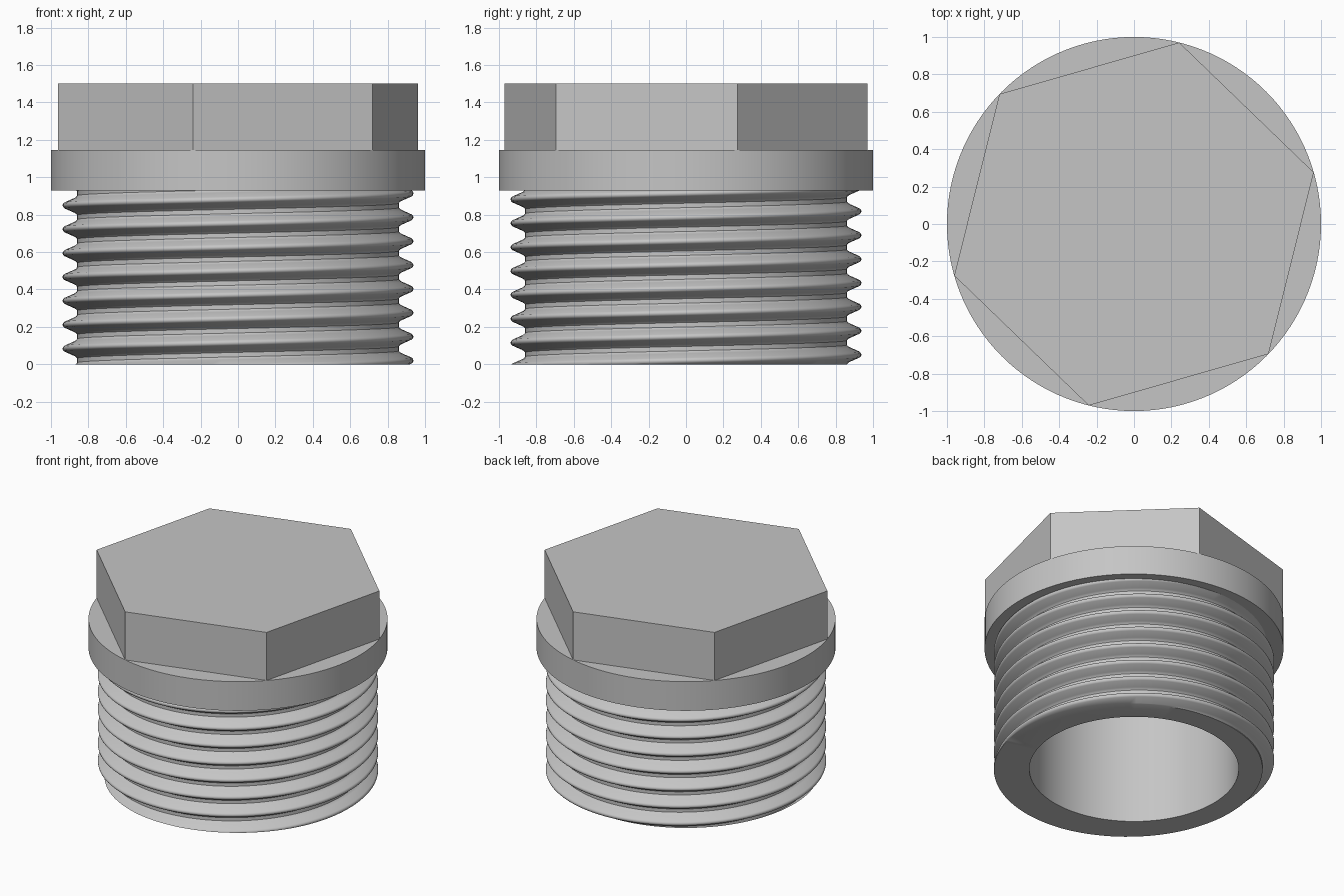
import bpy, bmesh
from math import pi, cos, sin, radians

cube = bpy.data.objects.get("Cube")
if cube:
    bpy.data.objects.remove(cube, do_unlink=True)

SEG = 120
PITCH = 0.1276
BORE = 0.70
BODY_TOP, FLANGE_TOP, HEAD_TOP = 0.93, 1.145, 1.50

grey = bpy.data.materials.new("light grey")
grey.use_nodes = True
colour = (0.56, 0.56, 0.56, 1)
grey.diffuse_color = colour
grey.node_tree.nodes["Principled BSDF"].inputs["Base Color"].default_value = colour


def finish(bm, name, angle=None):
    bmesh.ops.remove_doubles(bm, verts=bm.verts, dist=1e-5)
    bmesh.ops.recalc_face_normals(bm, faces=bm.faces)
    mesh = bpy.data.meshes.new(name)
    bm.to_mesh(mesh)
    bm.free()
    mesh.materials.append(grey)
    obj = bpy.data.objects.new(name, mesh)
    bpy.context.collection.objects.link(obj)
    if angle:
        bpy.ops.object.select_all(action="DESELECT")
        obj.select_set(True)
        bpy.context.view_layer.objects.active = obj
        bpy.ops.object.shade_smooth_by_angle(angle=radians(angle))


def add_face(bm, verts):
    # Skip repeated corners where rows are flattened at the ends
    unique = list(dict.fromkeys(v.co.to_tuple(6) for v in verts))
    if len(unique) > 2:
        bm.faces.new([next(v for v in verts if v.co.to_tuple(6) == c) for c in unique])


# Threaded body: a helical profile trimmed at both ends, with the bore inside
profile = [(0, 0.938), (0.008, 0.936), (0.015, 0.929), (0.038, 0.877),
           (0.044, 0.867), (0.052, 0.86)]
cycle = profile + [(PITCH - t, r) for t, r in reversed(profile[1:])]
P = len(cycle)


def thread_radius(phase):
    t = phase % PITCH
    for (t0, r0), (t1, r1) in zip(cycle, cycle[1:] + [(PITCH, profile[0][1])]):
        if t <= t1:
            return r0 + (r1 - r0) * (t - t0) / (t1 - t0)
    return profile[0][1]


bm = bmesh.new()
columns = []
for i in range(SEG):
    a = 2 * pi * i / SEG
    start = 0.02 + PITCH * i / SEG
    col = []
    for turn in range(-3, 9):
        for t, _ in cycle:
            z = min(max(start + turn * PITCH + t, 0), BODY_TOP)
            r = thread_radius(z - start)
            col.append(bm.verts.new((r * cos(a), r * sin(a), z)))
    inner = [bm.verts.new((BORE * cos(a), BORE * sin(a), z)) for z in (0, BODY_TOP)]
    columns.append((col, inner))

for i, (col, inner) in enumerate(columns):
    nxt, nxt_inner = columns[(i + 1) % SEG]
    shift = P if i == SEG - 1 else 0
    last = len(col) - 1
    for j in range(last):
        add_face(bm, [col[j], nxt[min(j + shift, last)],
                      nxt[min(j + 1 + shift, last)], col[j + 1]])
    add_face(bm, [inner[0], nxt_inner[0], nxt[0], col[0]])
    add_face(bm, [inner[0], inner[1], nxt_inner[1], nxt_inner[0]])
finish(bm, "threaded_body", 40)

# Round flange, closing the top of the bore
bm = bmesh.new()
outline = [(0, 1.1), (BORE, 1.1), (BORE, BODY_TOP), (1, BODY_TOP),
           (1, FLANGE_TOP), (0, FLANGE_TOP)]
points = [bm.verts.new((r, 0, z)) for r, z in outline]
edges = [bm.edges.new(pair) for pair in zip(points, points[1:])]
bmesh.ops.spin(bm, geom=points + edges, cent=(0, 0, 0), axis=(0, 0, 1),
               angle=2 * pi, steps=SEG)
finish(bm, "flange", 30)

# Hexagonal head, turned so its corners reach the flange rim
bm = bmesh.new()
corners = [radians(16 + 60 * k) for k in range(6)]
base = bm.faces.new([bm.verts.new((cos(a), sin(a), FLANGE_TOP)) for a in corners])
top = bmesh.ops.extrude_face_region(bm, geom=[base], use_keep_orig=True)["geom"]
bmesh.ops.translate(bm, verts=[v for v in top if isinstance(v, bmesh.types.BMVert)],
                    vec=(0, 0, HEAD_TOP - FLANGE_TOP))
finish(bm, "hex_head")
